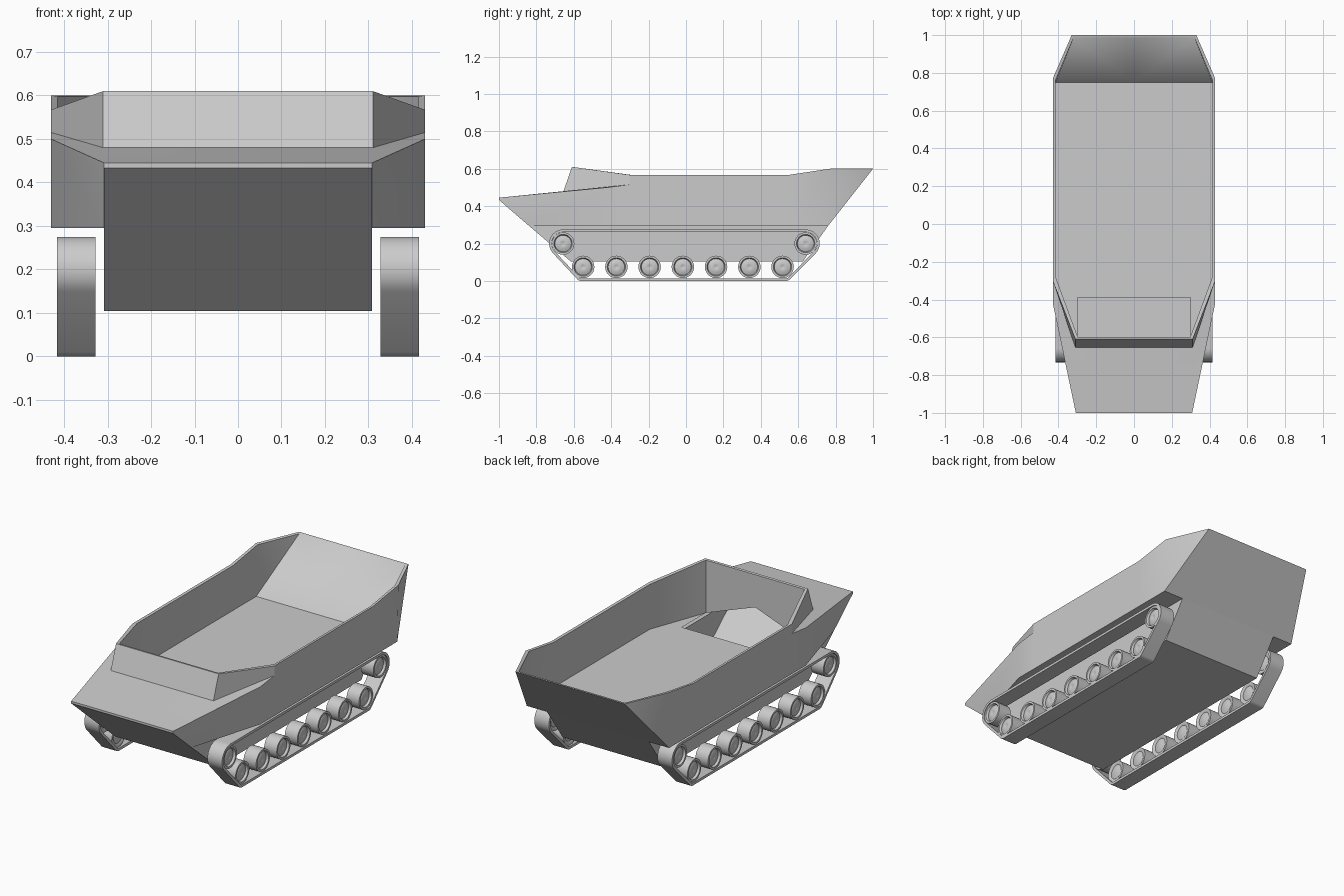
import bpy, bmesh
from math import cos, sin, radians, pi

if "Cube" in bpy.data.objects:
    bpy.data.objects.remove(bpy.data.objects["Cube"])


def finish(name, bm, angle=40):
    """Turn a right-hand half into a smooth-shaded, mirrored object."""
    bmesh.ops.remove_doubles(bm, verts=bm.verts, dist=0.0005)
    bmesh.ops.recalc_face_normals(bm, faces=bm.faces)
    me = bpy.data.meshes.new(name)
    bm.to_mesh(me)
    bm.free()
    ob = bpy.data.objects.new(name, me)
    bpy.context.collection.objects.link(ob)
    mod = ob.modifiers.new("mirror", 'MIRROR')
    mod.use_clip = True
    mod.merge_threshold = 0.0005
    bpy.ops.object.select_all(action='DESELECT')
    ob.select_set(True)
    bpy.context.view_layer.objects.active = ob
    bpy.ops.object.shade_smooth_by_angle(angle=radians(angle))
    return ob


def face(bm, *pts):
    uniq = [p for i, p in enumerate(pts) if p != pts[i - 1]]
    bm.faces.new([bm.verts.new(p) for p in uniq])


def strip(bm, a, b, closed=False):
    """Bridge two rows of points with quads."""
    n = len(a)
    for i in range(n if closed else n - 1):
        j = (i + 1) % n
        face(bm, a[i], a[j], b[j], b[i])


# Upper hull outlines, right half, bow to stern
K = 0.295
lip = [(0, -1, .433), (.308, -1, .433)]
deck = [(0, -1, .445), (.308, -1, .445), (.43, -.42, .5)]
base = [(0, -.655, .48), (.31, -.655, .48), (.43, -.3, .515)]
rim = [(0, -.61, .61), (.31, -.61, .61), (.43, -.3, .567), (.43, .55, .567),
       (.43, .77, .6), (.33, 1, .6), (0, 1, .6)]
inner_rim = [(0, -.597, .608), (.298, -.597, .608), (.415, -.28, .565), (.415, .55, .565),
             (.415, .762, .598), (.32, .985, .598), (0, .985, .598)]
foot = [(0, -.597, .43), (.298, -.597, .32), (.415, -.28, .32), (.415, .55, .32),
        (.415, .75, .32), (.415, .75, .32), (0, .75, .32)]
keel = [(.43, -.3, K), (.43, .55, K), (.43, .76, K), (.43, .76, K), (0, .76, K)]

bm = bmesh.new()
# bow: sloped front, lip, flared sides, deck, splash coaming
strip(bm, [(0, -.84, K), (.308, -.84, K)], lip)
strip(bm, lip, deck[:2])
face(bm, (.308, -.84, K), (.43, -.42, K), deck[2], lip[1])
face(bm, lip[1], deck[2], deck[1])
face(bm, (.43, -.42, K), keel[0], base[2], deck[2])
strip(bm, deck, base)
strip(bm, base, rim[:3])
# sides, stern corner and transom
strip(bm, keel, rim[2:])
# sponson underside
face(bm, (.308, -.84, K), (.43, -.42, K), (.43, .76, K), (.308, .76, K))
finish("upper_hull", bm, 35)

# Rim and inner tub walls
bm = bmesh.new()
strip(bm, rim, inner_rim)
strip(bm, inner_rim, foot)
finish("inner_tub", bm, 50)

# Floor with the footwell cut-out at the front
bm = bmesh.new()
face(bm, (0, -.39, .32), (.298, -.39, .32), foot[2], foot[4], foot[6])
face(bm, (.298, -.39, .32), foot[1], foot[2])
finish("floor", bm)

# Lower hull: narrow belly between the tracks
bm = bmesh.new()
belly = [(-.84, K), (-.617, .105), (.625, .105), (.76, K)]
strip(bm, [(0, y, z) for y, z in belly], [(.308, y, z) for y, z in belly])
face(bm, *[(.308, y, z) for y, z in belly])
finish("lower_hull", bm, 30)


# Track belt: hollow band around four arcs (y, z, radius, start, end angle)
def belt(x, t):
    pts = []
    for y, z, r, a0, a1, n in ((.64, .2, .075, -43, 90, 12), (-.657, .2, .075, 90, 223, 12),
                               (-.56, .03, .03, 223, 270, 4), (.535, .03, .03, 270, 317, 4)):
        for i in range(n + 1):
            a = radians(a0 + (a1 - a0) * i / n)
            pts.append((x, y + (r - t) * cos(a), z + (r - t) * sin(a)))
    return pts


bm = bmesh.new()
loops = [belt(.328, 0), belt(.416, 0), belt(.416, .014), belt(.328, .014)]
for i in range(4):
    strip(bm, loops[i], loops[(i + 1) % 4], True)
finish("track_belt", bm, 40)

# Wheels: lathed profile (x, radius) with a dished face and domed hub
profile = [(.334, 0), (.334, .015), (.341, .04), (.336, .049), (.336, .06), (.412, .06),
           (.412, .049), (.400, .044), (.404, .032), (.408, .018), (.406, .010), (.402, 0)]


def wheel(name, y, z):
    n = 28
    bm = bmesh.new()
    rows = [[(x, y + r * cos(2 * pi * i / n), z + r * sin(2 * pi * i / n))
             for i in range(n)] for x, r in profile]
    for a, b in zip(rows, rows[1:]):
        strip(bm, a, b, True)
    finish(name, bm, 40)


for i in range(7):
    wheel(f"road_wheel_{i + 1}", -.55 + i * .1777, .075)
wheel("front_sprocket", -.657, .2)
wheel("rear_idler", .64, .2)
